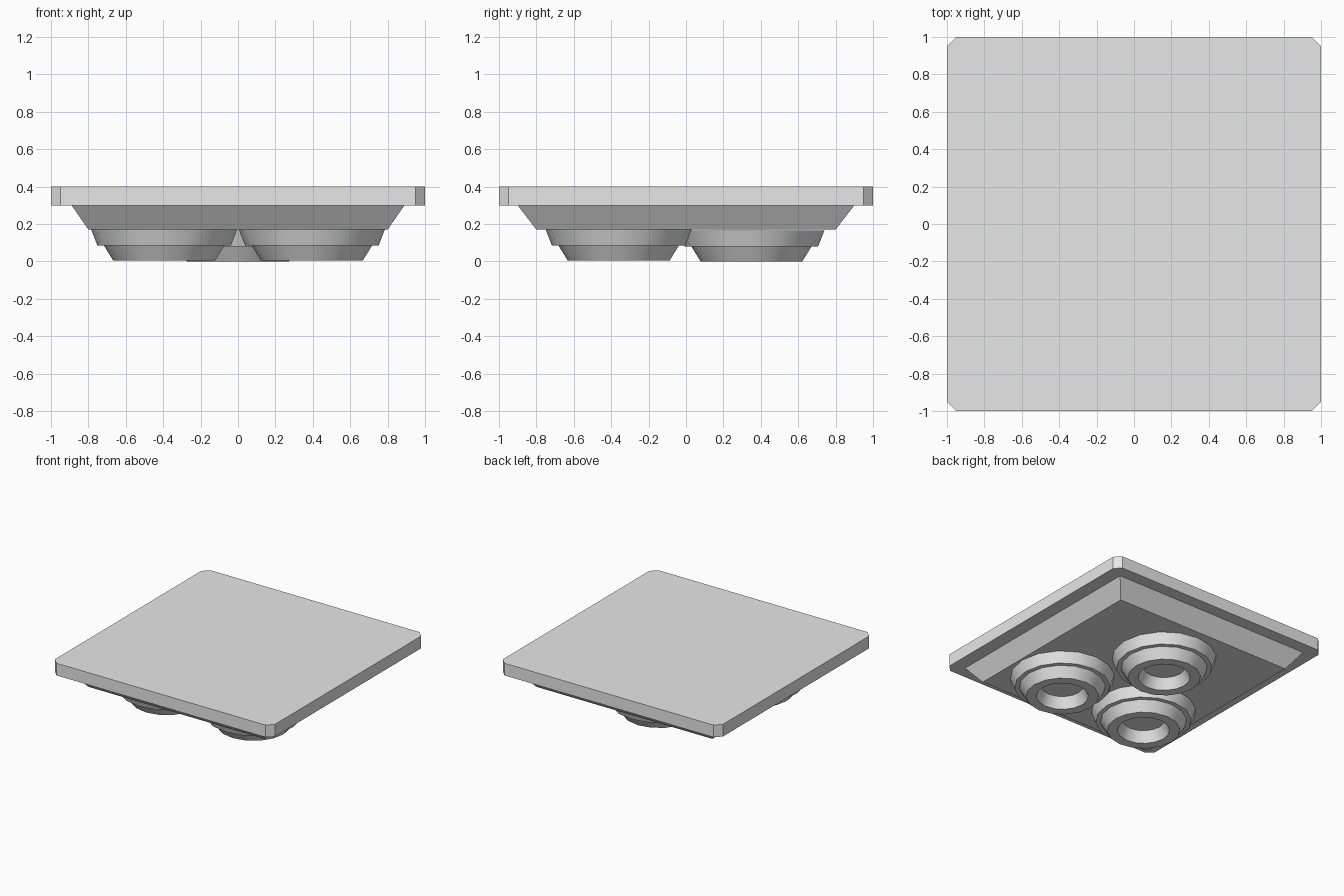
import bpy, bmesh, math

default_cube = bpy.data.objects.get("Cube")
if default_cube:
    bpy.data.objects.remove(default_cube, do_unlink=True)

grey = bpy.data.materials.new("light_grey")
grey.use_nodes = True
grey.diffuse_color = (0.8, 0.8, 0.8, 1)
grey.node_tree.nodes["Principled BSDF"].inputs["Base Color"].default_value = (0.8, 0.8, 0.8, 1)


def loft(name, loops, smooth=False):
    """Join equal-sized point loops with quads and cap both ends."""
    bm = bmesh.new()
    rings = [[bm.verts.new(p) for p in loop] for loop in loops]
    count = len(rings[0])
    for low, high in zip(rings, rings[1:]):
        for i in range(count):
            j = (i + 1) % count
            bm.faces.new((low[i], low[j], high[j], high[i]))
    bm.faces.new(rings[0][::-1])
    bm.faces.new(rings[-1])
    bmesh.ops.recalc_face_normals(bm, faces=bm.faces)
    mesh = bpy.data.meshes.new(name)
    bm.to_mesh(mesh)
    bm.free()
    mesh.materials.append(grey)
    obj = bpy.data.objects.new(name, mesh)
    bpy.context.collection.objects.link(obj)
    if smooth:
        bpy.ops.object.select_all(action="DESELECT")
        obj.select_set(True)
        bpy.context.view_layer.objects.active = obj
        bpy.ops.object.shade_smooth_by_angle(angle=math.radians(30))
    return obj


def rectangle(x, y, z):
    return [(-x, -y, z), (x, -y, z), (x, y, z), (-x, y, z)]


def clipped_square(half, cut, z):
    c = half - cut
    return [(-c, -half, z), (c, -half, z), (half, -c, z), (half, c, z),
            (c, half, z), (-c, half, z), (-half, c, z), (-half, -c, z)]


def circle(cx, cy, radius, z, sides=16):
    return [(cx + radius * math.cos(math.tau * i / sides),
             cy + radius * math.sin(math.tau * i / sides), z) for i in range(sides)]


# Deck slab with clipped corners, and the tapered base beneath it
loft("deck_slab", [clipped_square(1, 0.05, z) for z in (0.3, 0.4)])
loft("tapered_base", [rectangle(0.8, 0.8, 0.17), rectangle(0.89, 0.9, 0.3)])

# Stepped nozzles: outer wall down to the lip, then up into the recess
nozzle_profile = [(0.39, 0.17), (0.357, 0.085), (0.322, 0.085),
                  (0.272, 0.004), (0.195, 0.004), (0.155, 0.09)]
for name, cx, cy, drop in (("left_nozzle", 0.395, -0.36, 0),
                           ("right_nozzle", -0.395, -0.36, 0),
                           ("rear_nozzle", 0, 0.35, 0.004)):
    loft(name, [circle(cx, cy, r, z - drop) for r, z in nozzle_profile], smooth=True)
